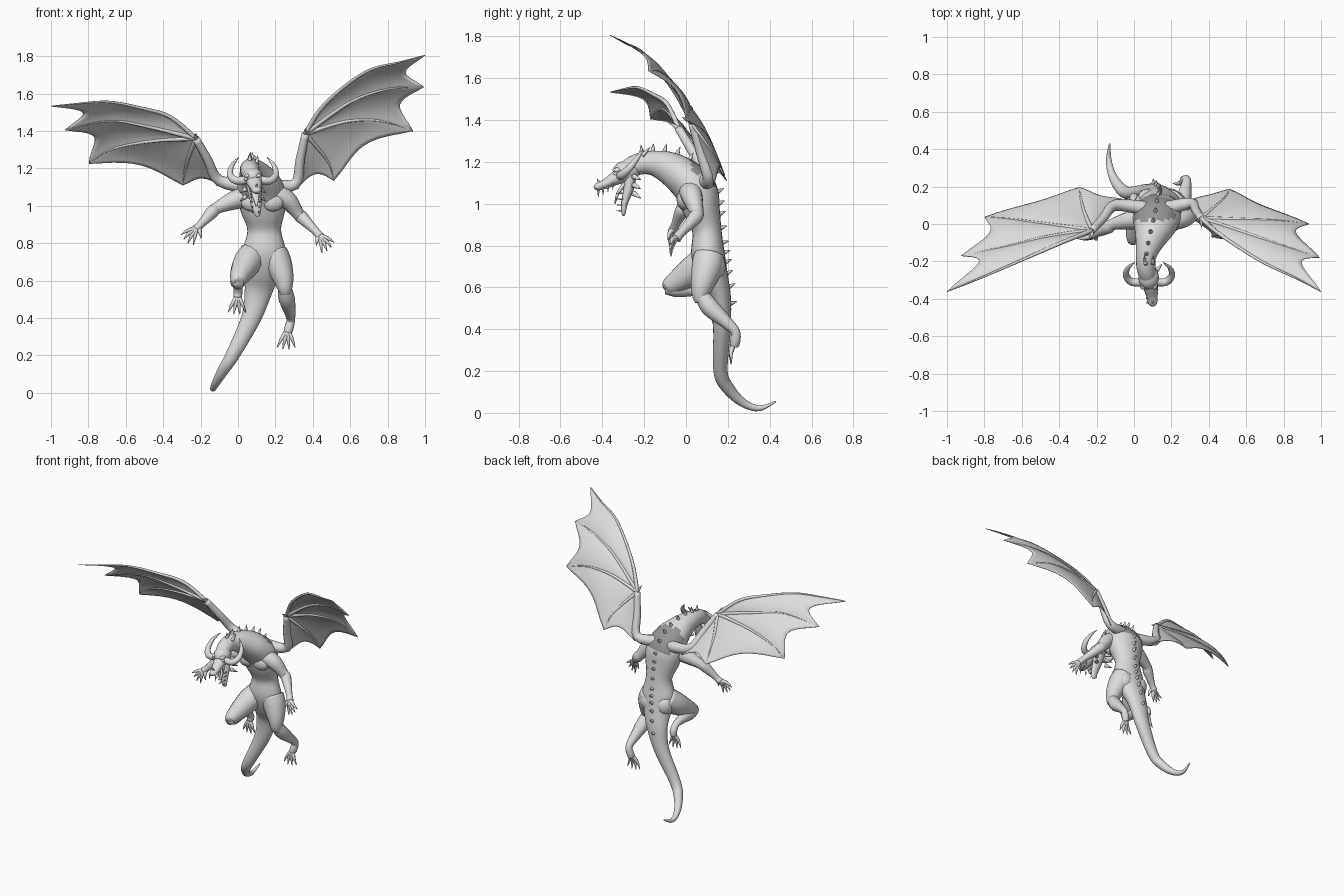
import bpy, bmesh, math
from mathutils import Vector

if "Cube" in bpy.data.objects:
    bpy.data.objects.remove(bpy.data.objects["Cube"])


def material(name, value):
    m = bpy.data.materials.new(name)
    m.use_nodes = True
    m.diffuse_color = (value, value, value, 1)
    m.node_tree.nodes["Principled BSDF"].inputs["Base Color"].default_value = m.diffuse_color
    return m


HIDE = material("pale grey hide", 0.72)
PATCH = material("dark grey back patch", 0.3)
X, Y, Z = Vector((1, 0, 0)), Vector((0, 1, 0)), Vector((0, 0, 1))


def finish(name, bm):
    bmesh.ops.recalc_face_normals(bm, faces=bm.faces)
    mesh = bpy.data.meshes.new(name)
    bm.to_mesh(mesh)
    bm.free()
    mesh.materials.append(HIDE)
    for p in mesh.polygons:
        p.use_smooth = True
    ob = bpy.data.objects.new(name, mesh)
    bpy.context.collection.objects.link(ob)
    return ob


def at(pts, t):
    """Point on a smooth curve through pts, t from 0 to 1."""
    last = len(pts) - 1
    i = min(int(t * last), last - 1)
    f = t * last - i
    a, b, c, d = (pts[min(max(i + k, 0), last)] for k in (-1, 0, 1, 2))
    return [q + f / 2 * (r - p + f * (2 * p - 5 * q + 4 * r - s + f * (3 * (q - r) + s - p)))
            for p, q, r, s in zip(a, b, c, d)]


def frame(pts, t, ref):
    here = Vector(at(pts, t)[:3])
    along = Vector(at(pts, min(t + .01, 1))[:3]) - Vector(at(pts, max(t - .01, 0))[:3])
    along.normalize()
    side = (ref - along * ref.dot(along)).normalized()
    return here, side, along.cross(side)


def tube(name, pts, ref=X, sides=12, steps=4):
    """Tapered limb through points of (x, y, z, width radius, optional depth radius)."""
    pts = [tuple(p) if len(p) > 4 else (*p, p[3]) for p in pts]
    bm = bmesh.new()
    rings, n = [], steps * (len(pts) - 1)
    for j in range(n + 1):
        here, side, up = frame(pts, j / n, ref)
        w, h = at(pts, j / n)[3:]
        angles = [math.tau * k / sides for k in range(sides)]
        rings.append([bm.verts.new(here + side * w * math.cos(a) + up * h * math.sin(a)) for a in angles])
    for r, s in zip(rings, rings[1:]):
        for k in range(sides):
            m = (k + 1) % sides
            bm.faces.new((r[k], r[m], s[m], s[k]))
    bm.faces.new(rings[0])
    bm.faces.new(rings[-1])
    return finish(name, bm)


def blob(name, centre, size):
    bm = bmesh.new()
    bmesh.ops.create_uvsphere(bm, u_segments=16, v_segments=10, radius=1)
    for v in bm.verts:
        v.co = Vector(centre) + Vector(a * b for a, b in zip(v.co, size))
    return finish(name, bm)


def spike(name, base, tip, r):
    base, tip = Vector(base), Vector(tip)
    ref = X if abs((tip - base).normalized().x) < .8 else Y
    return tube(name, [(*base, r), (*base.lerp(tip, .5), r * .6), (*tip, r * .08)], ref, 8, 2)


def claws(name, base, aim, across, length, count=4):
    """Fan of bent, pointed fingers."""
    base, aim, across = Vector(base), Vector(aim).normalized(), Vector(across).normalized()
    for i in range(count):
        a = (i - (count - 1) / 2) * .36
        d = aim * math.cos(a) + across * math.sin(a)
        mid = base + d * length * .55 + Y * -.008
        tip = base + d * length - Z * .012
        tube(f"{name}_{i + 1}", [(*base, .014), (*mid, .01), (*tip, .002)],
             aim.cross(across), 8, 3)


# Body: one swept shape from tail tip to head
body_path = [
    (-.13, .43, .055, .004, .004), (-.135, .35, .022, .014, .014), (-.12, .27, .05, .021, .021),
    (-.08, .2, .12, .03, .03), (-.03, .165, .2, .037, .034), (.07, .172, .4, .053, .042),
    (.11, .165, .55, .075, .05), (.13, .13, .66, .1, .07), (.14, .105, .76, .115, .08),
    (.14, .1, .87, .09, .07), (.135, .075, .97, .118, .088), (.125, .05, 1.06, .13, .1),
    (.11, -.01, 1.125, .115, .092), (.085, -.09, 1.175, .08, .076), (.065, -.17, 1.195, .055, .057),
    (.065, -.24, 1.185, .05, .05), (.078, -.29, 1.155, .045, .045)]
body = tube("body", body_path, X, 24, 5)
body.data.materials.append(PATCH)
for p in body.data.polygons:
    c = p.center
    if 0 < c.x < .22 and .02 < c.y < .145 and c.z > 1.07 and p.normal.z > .2:
        p.material_index = 1
for s in (-1, 1):
    blob("chest_muscle", (.13 + s * .055, -.01, 1.02), (.06, .035, .05))
    blob("buttock", (.135 + s * .06, .13, .7), (.06, .06, .07))

# Spikes down the spine
for i in range(17):
    t = .36 + i * .034
    here, side, up = frame(body_path, t, X)
    h = at(body_path, t)[4]
    out = up if up.y + up.z * .5 > 0 else -up
    root = here + out * (h - .008)
    spike(f"spine_spike_{i + 1}", root, root + out * .036 + Z * .008, .013)

# Head with wide open mouth
blob("skull", (.078, -.285, 1.155), (.055, .065, .05))
tube("upper_jaw", [(.08, -.27, 1.15, .05, .042), (.088, -.33, 1.125, .042, .034),
                   (.096, -.385, 1.095, .03, .023), (.1, -.425, 1.08, .024, .018),
                   (.101, -.437, 1.072, .008, .007)])
tube("lower_jaw", [(.08, -.265, 1.14, .045, .03), (.09, -.275, 1.07, .036, .025),
                   (.098, -.295, 1.0, .027, .016), (.104, -.298, .955, .016, .01),
                   (.105, -.298, .942, .004, .004)])
tube("tongue", [(.085, -.29, 1.1, .02, .01), (.095, -.325, 1.05, .018, .008), (.1, -.34, 1.0, .005, .003)])
spike("nose_horn", (.099, -.41, 1.09), (.1, -.425, 1.12), .01)
for s in (-1, 1):
    def head(dx, y, z):
        return (.08 + s * dx, y, z)
    blob("brow", head(.03, -.325, 1.16), (.016, .026, .013))
    blob("eye", head(.037, -.335, 1.143), (.01, .012, .009))
    tube("horn", [(*head(.03, -.31, 1.14), .022), (*head(.09, -.31, 1.135), .021),
                  (*head(.122, -.275, 1.165), .018), (*head(.112, -.235, 1.215), .012),
                  (*head(.075, -.205, 1.26), .002)], Z)
    for i in range(3):
        spike("cheek_spike", head(.038, -.25, 1.13 - i * .04), head(.07, -.215, 1.115 - i * .045), .014)
    for i in range(4):
        y, z = -.35 - i * .023, 1.1 - i * .012
        spike("upper_tooth", head(.03 - i * .002 + s * .015, y, z), head(.03 - i * .002 + s * .015, y, z - .035), .006)
        z = 1.05 - i * .028
        spike("lower_tooth", head(.025 - i * .003 + s * .015, -.3, z), head(.025 - i * .003 + s * .015, -.335, z), .005)
    spike("crest_spike", head(.02, -.21, 1.23), head(.025, -.17, 1.27), .012)

# Arms
tube("right_arm", [(.05, .03, 1.05, .055), (-.02, .02, 1.03, .05), (-.11, 0, .99, .032), (-.14, -.02, .965, .034),
                   (-.2, -.05, .9, .021), (-.225, -.06, .875, .024)], Y)
claws("right_finger", (-.222, -.06, .88), (-.6, -.2, -.6), (-.7, 0, .6), .085)
claws("right_thumb", (-.21, -.06, .88), (.25, -.4, -.8), X, .05, 1)
tube("left_arm", [(.2, .02, 1.06, .055), (.265, .03, 1.03, .05), (.32, .05, .96, .034), (.345, .045, .935, .034),
                  (.415, -.02, .865, .021), (.44, -.045, .835, .024)], Y)
claws("left_finger", (.438, -.045, .84), (.5, -.3, -.6), (.7, 0, .6), .085)
claws("left_thumb", (.43, -.04, .84), (-.2, -.5, -.7), X, .05, 1)

# Legs: one folded up in front, one trailing
tube("right_thigh", [(.08, .11, .74, .075), (.045, .05, .69, .075), (.015, -.03, .635, .058),
                     (.0, -.085, .6, .04), (0, -.1, .59, .02)])
tube("right_shin", [(0, -.1, .595, .028), (0, -.04, .595, .042), (0, .04, .59, .032),
                    (0, .11, .575, .023), (0, .14, .54, .024), (-.002, .14, .51, .022)])
claws("right_toe", (-.002, .14, .52), (-.05, -.1, -1), X, .09)
tube("left_thigh", [(.19, .11, .75, .075), (.215, .1, .69, .074), (.24, .08, .62, .058),
                    (.25, .07, .565, .042), (.252, .075, .53, .03)])
tube("left_shin", [(.25, .07, .57, .034), (.26, .115, .505, .044), (.275, .185, .44, .032),
                   (.282, .235, .39, .023), (.272, .235, .345, .025), (.265, .23, .32, .022)])
claws("left_toe", (.265, .23, .335), (-.1, -.15, -1), X, .095)


def wing(name, shoulder, elbow, wrist, inner, fingers):
    """Arm, finger bones and a scalloped skin between neighbouring fingers."""
    tube(name + "_arm", [(*shoulder, .04), (*elbow, .03), (*Vector(elbow).lerp(Vector(wrist), .5), .024),
                         (*wrist, .02)], Y)
    spike(name + "_thumb", wrist, Vector(wrist) + Vector((0, -.05, .03)), .012)
    paths = [[wrist] + f for f in fingers]
    for k, f in enumerate(paths):
        n = len(f) - 1
        tube(f"{name}_finger_{k + 1}", [(*p, .013 - .011 * i / n) for i, p in enumerate(f)], Y, 8, 5)
    paths.append([wrist, tuple(Vector(wrist).lerp(Vector(elbow), .6)), inner])
    bm = bmesh.new()
    rows, cols = 16, 10
    for a, b in zip(paths, paths[1:]):
        grid = []
        for i in range(rows + 1):
            line = []
            for j in range(cols + 1):
                v = j / cols
                arch = 4 * v * (1 - v)
                u = i / rows * (1 - .2 * arch)
                p = Vector(at(a, u)).lerp(Vector(at(b, u)), v)
                line.append(bm.verts.new(p + Vector((0, .025, .01)) * arch * u))
            grid.append(line)
        for r, s in zip(grid, grid[1:]):
            for j in range(cols):
                bm.faces.new((r[j], r[j + 1], s[j + 1], s[j]))
    bmesh.ops.remove_doubles(bm, verts=bm.verts, dist=.0004)
    skin = finish(name + "_skin", bm)
    solid = skin.modifiers.new("thickness", "SOLIDIFY")
    solid.thickness = .004
    solid.offset = 0


# Wings
wing("left_wing", (.16, .08, 1.11), (.305, .11, 1.115), (.36, .03, 1.385), (.31, .13, 1.09), [
    [(.465, -.06, 1.545), (.68, -.2, 1.715), (.866, -.29, 1.768), (1, -.362, 1.805)],
    [(.6, -.05, 1.555), (.81, -.12, 1.626), (.993, -.18, 1.636)],
    [(.57, .025, 1.45), (.76, .02, 1.455), (.936, 0, 1.4)],
    [(.43, .09, 1.305), (.485, .14, 1.23), (.513, .185, 1.135)]])
wing("right_wing", (.08, .08, 1.1), (-.1, .1, 1.135), (-.225, -.035, 1.36), (-.05, .13, 1.085), [
    [(-.364, -.09, 1.476), (-.524, -.16, 1.524), (-.695, -.235, 1.556), (-.87, -.31, 1.545), (-1, -.362, 1.533)],
    [(-.47, -.07, 1.42), (-.684, -.12, 1.454), (-.925, -.17, 1.405)],
    [(-.47, 0, 1.345), (-.684, .03, 1.3), (-.797, .037, 1.225)],
    [(-.265, .06, 1.26), (-.285, .14, 1.18), (-.294, .195, 1.11)]])
